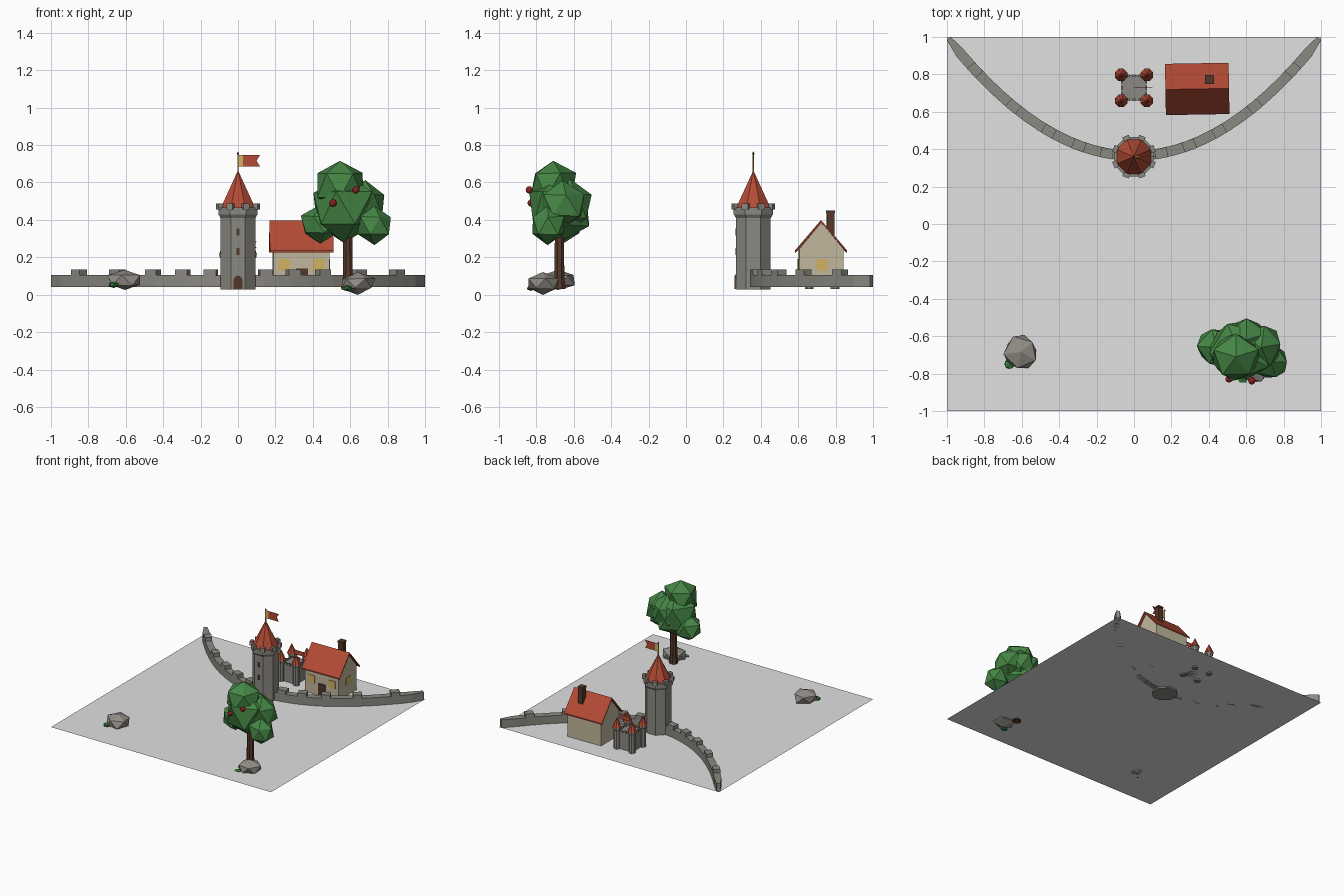
import bpy, bmesh, math, random
from mathutils import Vector, Matrix

random.seed(4)
cube = bpy.data.objects.get("Cube")
if cube:
    bpy.data.objects.remove(cube, do_unlink=True)


def material(name, *rgb):
    m = bpy.data.materials.new(name)
    m.use_nodes = True
    m.diffuse_color = (*rgb, 1)
    m.node_tree.nodes["Principled BSDF"].inputs["Base Color"].default_value = (*rgb, 1)
    return m


GROUND = material("pale ground", .75, .75, .75)
STONE = material("grey stone", .26, .25, .22)
ROCK = material("warm rock", .29, .27, .24)
RED = material("red tile", .45, .07, .035)
PLASTER = material("cream plaster", .54, .48, .34)
YELLOW = material("window yellow", .65, .45, .12)
WOOD = material("brown wood", .09, .04, .022)
LEAF = material("leaf green", .06, .24, .06)
FRUIT = material("dark red fruit", .3, .02, .015)
MOSS = material("moss green", .04, .2, .04)
BASE = .04


def finish(name, bm, mat):
    bmesh.ops.recalc_face_normals(bm, faces=bm.faces)
    mesh = bpy.data.meshes.new(name)
    bm.to_mesh(mesh)
    bm.free()
    mesh.materials.append(mat)
    ob = bpy.data.objects.new(name, mesh)
    bpy.context.collection.objects.link(ob)
    return ob


def lathe(name, x, y, profile, sides, mat):
    """Flat-sided turned shape from (radius, height) pairs."""
    bm = bmesh.new()
    rings = []
    for r, z in profile:
        ring = []
        for i in range(sides):
            a = (i + .5) * math.tau / sides
            ring.append(bm.verts.new((x + r * math.cos(a), y + r * math.sin(a), z)))
        rings.append(ring)
    for low, high in zip(rings, rings[1:]):
        for i in range(sides):
            j = (i + 1) % sides
            bm.faces.new((low[i], low[j], high[j], high[i]))
    bm.faces.new(rings[0])
    bm.faces.new(rings[-1])
    bmesh.ops.remove_doubles(bm, verts=bm.verts, dist=.0005)
    return finish(name, bm, mat)


def prism(name, outline, start, end, mat, axis="y"):
    """Outline of (across, height) pairs, extruded along x or y."""
    bm = bmesh.new()
    loops = []
    for d in (start, end):
        loops.append([bm.verts.new((u, d, v) if axis == "y" else (d, u, v)) for u, v in outline])
    n = len(outline)
    for i in range(n):
        j = (i + 1) % n
        bm.faces.new((loops[0][i], loops[0][j], loops[1][j], loops[1][i]))
    bm.faces.new(loops[0])
    bm.faces.new(loops[1])
    return finish(name, bm, mat)


def rect(u, v, w, h):
    return [(u - w / 2, v), (u + w / 2, v), (u + w / 2, v + h), (u - w / 2, v + h)]


def box(name, x, y, z, w, d, h, mat, turn=0):
    bm = bmesh.new()
    m = Matrix.Translation((x, y, z + h / 2)) @ Matrix.Rotation(turn, 4, "Z")
    bmesh.ops.create_cube(bm, size=1, matrix=m @ Matrix.Diagonal((w, d, h, 1)))
    return finish(name, bm, mat)


def lump(name, x, y, z, rx, ry, rz, mat, rough=.08, detail=1):
    """Faceted, slightly irregular ball."""
    bm = bmesh.new()
    bmesh.ops.create_icosphere(bm, subdivisions=detail, radius=1)
    turn = Matrix.Rotation(random.uniform(0, 3), 3, "Z")
    for v in bm.verts:
        p = turn @ v.co * random.uniform(1 - rough, 1 + rough)
        v.co = Vector((x + p.x * rx, y + p.y * ry, z + p.z * rz))
    return finish(name, bm, mat)


# Ground sheet
bm = bmesh.new()
bmesh.ops.create_grid(bm, x_segments=1, y_segments=1, size=1)
bmesh.ops.translate(bm, verts=bm.verts, vec=(0, 0, BASE))
finish("ground", bm, GROUND)


# Curved boundary wall
def wall_y(x):
    return .365 + .635 * x * x


def clamp(v):
    return max(-1, min(1, v))


bm = bmesh.new()
previous = None
STEPS = 28
for i in range(STEPS + 1):
    x = -1 + 2 * i / STEPS
    side = Vector((-1.27 * x, 1)).normalized() * .027
    ring = []
    for s, z in ((-1, BASE), (1, BASE), (1, .105), (-1, .105)):
        ring.append(bm.verts.new((clamp(x + s * side.x), clamp(wall_y(x) + s * side.y), z)))
    if previous:
        for k in range(4):
            m = (k + 1) % 4
            bm.faces.new((previous[k], previous[m], ring[m], ring[k]))
    if i in (0, STEPS):
        bm.faces.new(ring)
    previous = ring
finish("boundary_wall", bm, STONE)
for s in (-1, 1):
    for x in (.145, .295, .455, .645, .85):
        box("wall_merlon", s * x, wall_y(x), .1, .068, .054, .035, STONE, math.atan(1.27 * s * x))

# Main tower
TY = .36
lathe("tower_shaft", 0, TY, [(.1, .028), (.1, .41), (.114, .43), (.114, .465)], 8, STONE)
for i in range(8):
    a = i * math.tau / 8 + math.pi / 8
    box("tower_merlon", .107 * math.cos(a), TY + .107 * math.sin(a), .455, .024, .036, .033, STONE, a)
lathe("tower_roof", 0, TY, [(.103, .457), (0, .665)], 8, RED)


def arch(w, z, h):
    pts = [(-w / 2, z), (w / 2, z)]
    for i in range(7):
        a = math.pi * i / 6
        pts.append((w / 2 * math.cos(a), z + h - w / 2 + w / 2 * math.sin(a)))
    return pts


front = TY - .0924
prism("tower_door_frame", arch(.06, .03, .08), front - .004, front + .003, STONE)
prism("tower_door", arch(.046, .03, .072), front - .007, front + .002, WOOD)
for z in (.212, .317):
    prism("tower_window", rect(0, z, .015, .038), front - .004, front + .004, WOOD)


# Pennants with a swallow tail
def pennant(x, y, z, length, height, pole_from, pole_r):
    lathe("flag_pole", x, y, [(pole_r, pole_from), (pole_r, z + height + pole_r * 3)], 6, YELLOW)
    prism("flag_cloth", [(x, z), (x + length, z), (x + length * .84, z + height / 2),
                         (x + length, z + height), (x, z + height)], y - .002, y + .002, RED)


pennant(0, TY, .685, .118, .062, .65, .004)
box("flag_stripe", .014, TY, .685, .024, .007, .062, YELLOW)
lathe("pole_tip", 0, TY, [(.005, .75), (.006, .756), (0, .765)], 6, WOOD)

# Small keep with corner turrets
KY = .728
box("keep_body", 0, KY, BASE, .135, .135, .14, STONE)
for s in (-1, 1):
    for t in (-1, 0, 1):
        box("keep_merlon", t * .034, KY + s * .064, .175, .018, .012, .02, STONE)
        box("keep_merlon", s * .064, KY + t * .034, .175, .012, .018, .02, STONE)
    for t in (-1, 1):
        x, y = s * .069, KY + t * .069
        lathe("turret", x, y, [(.025, .03), (.025, .19), (.031, .2), (.031, .218)], 8, STONE)
        lathe("turret_roof", x, y, [(.036, .215), (0, .295)], 8, RED)
pennant(0, KY, .25, .1, .035, .17, .002)

# Cottage
HX, HY = .335, .722
house = [
    prism("house_body", [(HY - .118, BASE), (HY + .118, BASE), (HY + .118, .245),
                         (HY, .385), (HY - .118, .245)], .187, .487, PLASTER, "x"),
    prism("house_roof", [(HY - .137, .236), (HY, .396), (HY + .137, .236),
                         (HY + .137, .226), (HY, .384), (HY - .137, .226)], .168, .508, RED, "x"),
    box("chimney", .405, .772, .28, .042, .042, .165, WOOD),
    box("chimney_cap", .405, .772, .438, .048, .048, .012, WOOD),
    prism("house_door", rect(.34, BASE, .062, .1), HY - .125, HY - .116, WOOD),
    prism("side_window", rect(.725, .13, .06, .06), .485, .492, YELLOW, "x"),
]
for x in (.245, .43):
    house.append(prism("front_window", rect(x, .13, .06, .06), HY - .123, HY - .116, YELLOW))
pivot = Matrix.Translation((HX, HY, 0))
for ob in house:
    ob.data.transform(pivot @ Matrix.Rotation(math.radians(1), 4, "Z") @ pivot.inverted())

# Tree
lathe("tree_trunk", .587, -.677, [(.036, .03), (.029, .09), (.026, .34)], 8, WOOD)
CROWN = (
    (.565, -.68, .46, .19, .175, .195),
    (.545, -.71, .585, .135, .13, .14),
    (.44, -.66, .375, .11, .11, .1),
    (.73, -.74, .37, .105, .1, .105),
    (.68, -.66, .48, .12, .13, .125),
    (.6, -.62, .47, .13, .125, .14),
)
for c in CROWN:
    lump("tree_foliage", *c, LEAF)
for x, y, z in ((.63, -.838, .56), (.508, -.828, .49)):
    lump("tree_fruit", x, y, z, .02, .02, .02, FRUIT, 0, 2)

# Boulders with moss tufts
for x, y, z in ((-.605, -.685, .078), (.64, -.765, .06)):
    lump("boulder", x, y, z, .1, .095, .058, ROCK, .1)
    lump("moss_tuft", x - .06, y - .065, z - .025, .032, .025, .016, MOSS, .1)
